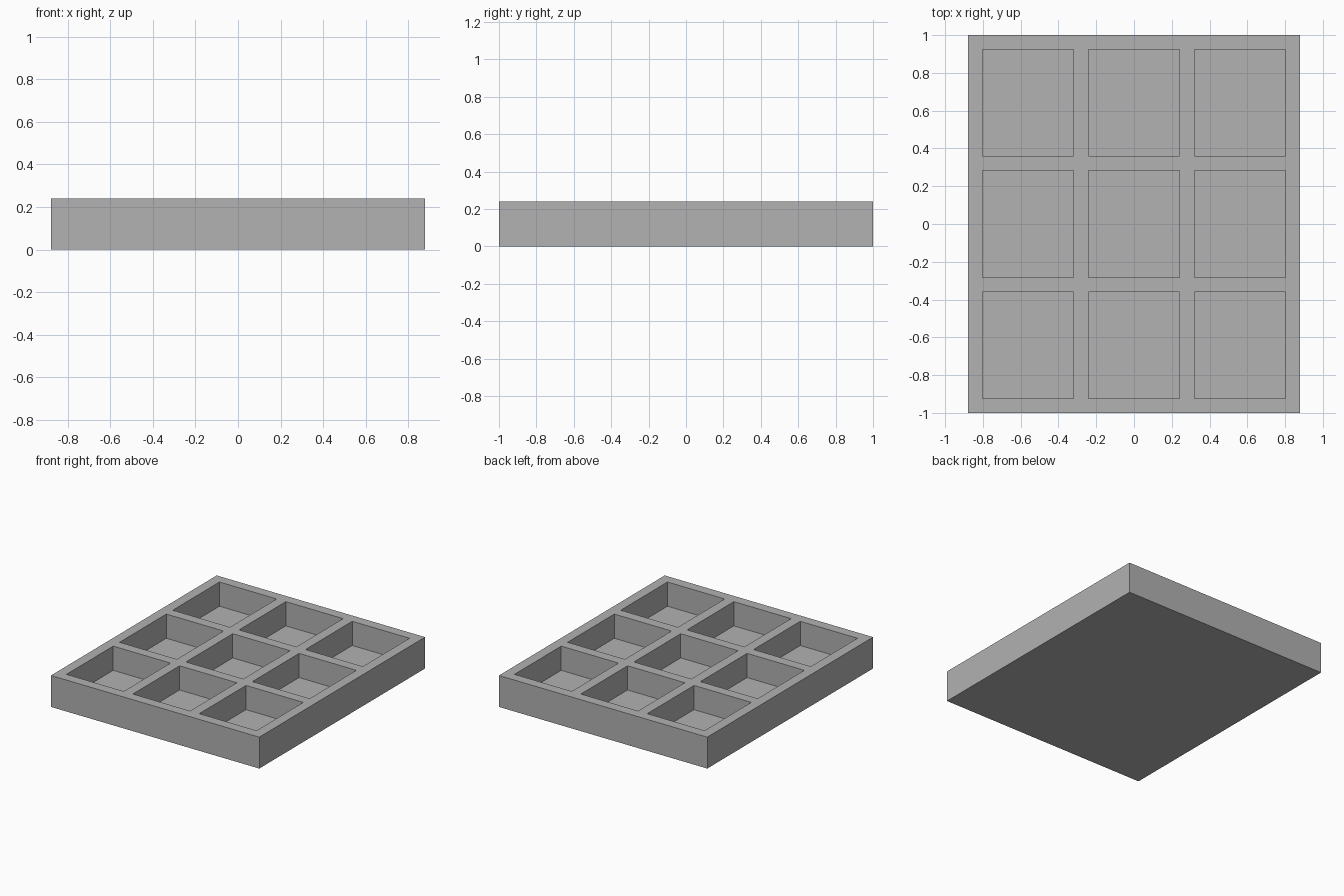
import bpy
import bmesh

cube = bpy.data.objects.get("Cube")
if cube:
    bpy.data.objects.remove(cube, do_unlink=True)

WIDTH, LENGTH, HEIGHT = 1.76, 2.0, 0.24
WALL, FLOOR, CELLS = 0.077, 0.055, 3


def wall_lines(size):
    """Positions of both sides of every wall across the given size."""
    pitch = (size - WALL) / CELLS
    starts = [-size / 2 + i * pitch for i in range(CELLS + 1)]
    return [p for s in starts for p in (s, s + WALL)]


xs, ys = wall_lines(WIDTH), wall_lines(LENGTH)
bm = bmesh.new()

# Rim and dividers: top surface split along the wall lines
grid = [[bm.verts.new((x, y, HEIGHT)) for y in ys] for x in xs]
pockets = []
for i in range(len(xs) - 1):
    for j in range(len(ys) - 1):
        face = bm.faces.new((grid[i][j], grid[i + 1][j],
                             grid[i + 1][j + 1], grid[i][j + 1]))
        if i % 2 and j % 2:
            pockets.append(face)

# Outer walls and base
border = [e for e in bm.edges if e.is_boundary]
result = bmesh.ops.extrude_edge_only(bm, edges=border)["geom"]
for v in result:
    if isinstance(v, bmesh.types.BMVert):
        v.co.z = 0
bmesh.ops.contextual_create(bm, geom=[e for e in bm.edges if e.is_boundary])

# Compartments sunk into the top
for face in bmesh.ops.extrude_discrete_faces(bm, faces=pockets)["faces"]:
    rim = list(face.verts)
    for v in rim:
        v.co.z = FLOOR
bm.normal_update()

# Walls between each rim opening and its floor
floors = [f for f in bm.faces if abs(f.calc_center_median().z - FLOOR) < 1e-5
          and abs(f.normal.z) > 0.9]
print("compartments:", len(floors))
bmesh.ops.remove_doubles(bm, verts=bm.verts, dist=1e-5)
bmesh.ops.recalc_face_normals(bm, faces=bm.faces)

mesh = bpy.data.meshes.new("compartment_tray")
bm.to_mesh(mesh)
bm.free()

gray = bpy.data.materials.new("plain gray")
gray.use_nodes = True
color = (0.445, 0.445, 0.445, 1)
gray.diffuse_color = color
gray.node_tree.nodes["Principled BSDF"].inputs["Base Color"].default_value = color
mesh.materials.append(gray)

tray = bpy.data.objects.new("compartment_tray", mesh)
bpy.context.collection.objects.link(tray)
